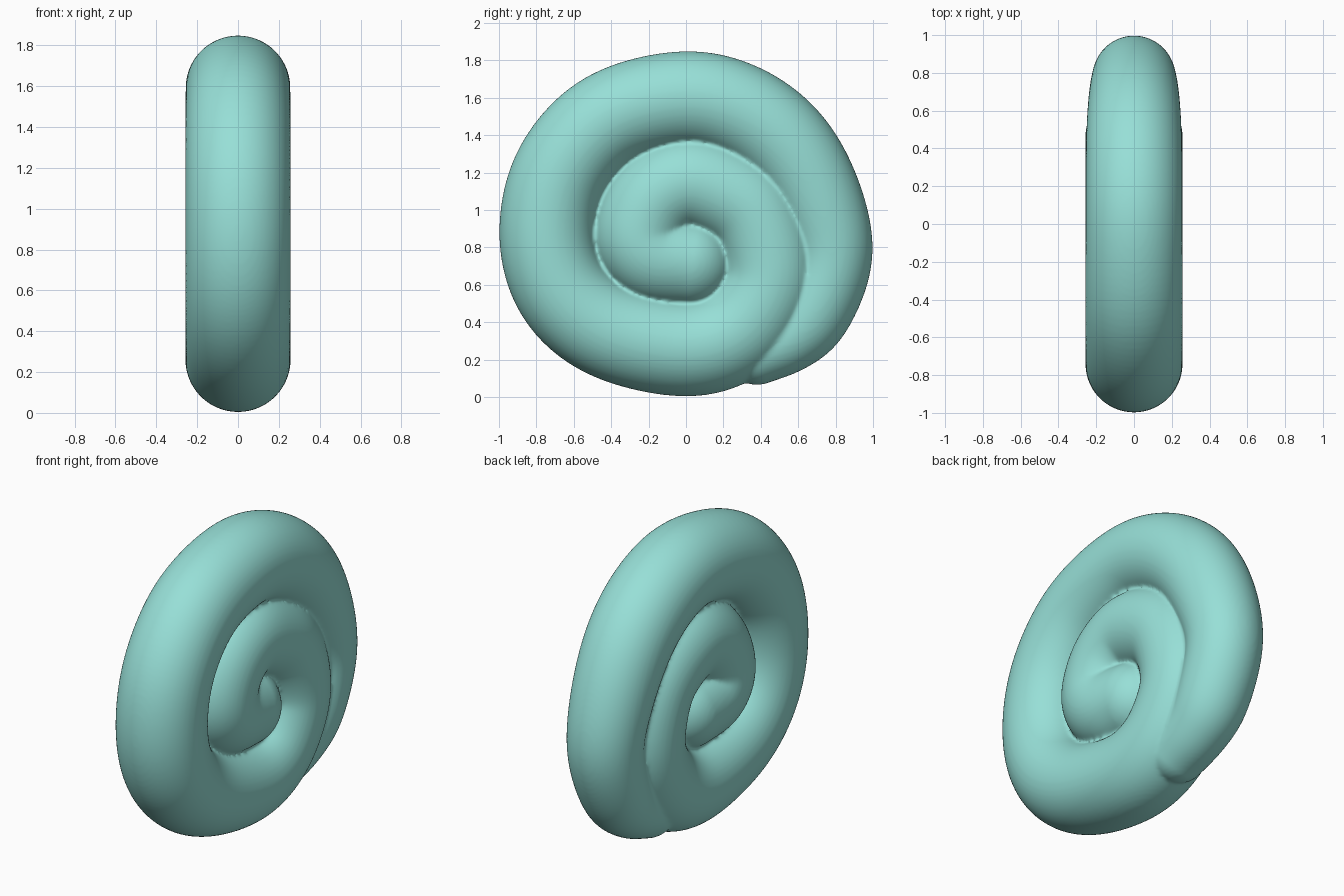
import bpy, bmesh, math
from mathutils import Vector

if "Cube" in bpy.data.objects:
    bpy.data.objects.remove(bpy.data.objects["Cube"])

# Spiral centre line: (y, z, radius), tapered tail first, centre of the roll last
PATH = [
    (.38, .235, .17), (.55, .315, .185), (.68, .45, .205), (.785, .75, .215), (.71, 1.06, .235),
    (.54, 1.345, .25), (.29, 1.53, .255), (-.02, 1.595, .256), (-.42, 1.485, .257),
    (-.675, 1.20, .257), (-.743, .85, .257), (-.65, .55, .257), (-.40, .345, .257),
    (0, .258, .258), (.27, .34, .257), (.43, .55, .258), (.45, .75, .258),
    (.36, .98, .255), (.19, 1.10, .252), (0, 1.145, .25), (-.17, 1.05, .25),
    (-.245, .87, .25), (-.17, .75, .25), (.015, .715, .235)]
STEPS, SIDES, CAP = 12, 64, 12


def smooth_path(points):
    """Catmull-Rom through the points."""
    p = [Vector(q) for q in points]
    p = [2 * p[0] - p[1]] + p + [2 * p[-1] - p[-2]]
    out = []
    for i in range(1, len(p) - 2):
        a, b, c, d = p[i - 1:i + 3]
        for k in range(STEPS):
            t = k / STEPS
            out.append(.5 * (2 * b + (c - a) * t + (2 * a - 5 * b + 4 * c - d) * t * t
                             + (3 * b - a - 3 * c + d) * t ** 3))
    out.append(p[-2])
    return out


pts = smooth_path(PATH)
for _ in range(12):  # relax the path so it flows evenly
    pts = [pts[0]] + [(a + 2 * b + c) / 4 for a, b, c in zip(pts, pts[1:], pts[2:])] + [pts[-1]]
rings = []  # centre, tangent, radius
for i, q in enumerate(pts):
    d = pts[min(i + 1, len(pts) - 1)] - pts[max(i - 1, 0)]
    rings.append((Vector((0, q.x, q.y)), Vector((0, d.x, d.y)).normalized(), q.z))


def cap(ring, sign):
    """Rounded end, from the ring outwards."""
    c, t, r = ring
    return [(c + t * (sign * r * math.sin(a)), t, r * math.cos(a))
            for a in (math.pi / 2 * k / CAP for k in range(1, CAP))]


tail, centre = rings[0], rings[-1]
rings = cap(tail, -1)[::-1] + rings + cap(centre, 1)

# Sweep the round section along the spiral
bm = bmesh.new()
loops = []
for c, t, r in rings:
    n = Vector((0, -t.z, t.y))
    loops.append([bm.verts.new(c + r * (math.cos(a) * n + Vector((math.sin(a), 0, 0))))
                  for a in (2 * math.pi * k / SIDES for k in range(SIDES))])
for A, B in zip(loops, loops[1:]):
    for k in range(SIDES):
        j = (k + 1) % SIDES
        bm.faces.new((A[k], A[j], B[j], B[k]))
for ring, (c, t, r), s in ((loops[0], tail, -1), (loops[-1], centre, 1)):
    tip = bm.verts.new(c + t * (s * r))
    for k in range(SIDES):
        j = (k + 1) % SIDES
        bm.faces.new((ring[j], ring[k], tip) if s < 0 else (ring[k], ring[j], tip))
bmesh.ops.recalc_face_normals(bm, faces=bm.faces)
for f in bm.faces:
    f.smooth = True
mesh = bpy.data.meshes.new("spiral_roll")
bm.to_mesh(mesh)
bm.free()

mat = bpy.data.materials.new("pale teal")
mat.diffuse_color = (.31, .74, .68, 1)
mat.use_nodes = True
mat.node_tree.nodes["Principled BSDF"].inputs["Base Color"].default_value = mat.diffuse_color
mesh.materials.append(mat)
roll = bpy.data.objects.new("spiral_roll", mesh)
bpy.context.collection.objects.link(roll)

# Fuse the overlapping turns into one skin and soften the grooves
fuse = roll.modifiers.new("fuse", 'REMESH')
fuse.mode = 'VOXEL'
fuse.voxel_size = .012
fuse.use_smooth_shade = True
soft = roll.modifiers.new("soften", 'SMOOTH')
soft.factor = .5
soft.iterations = 6
